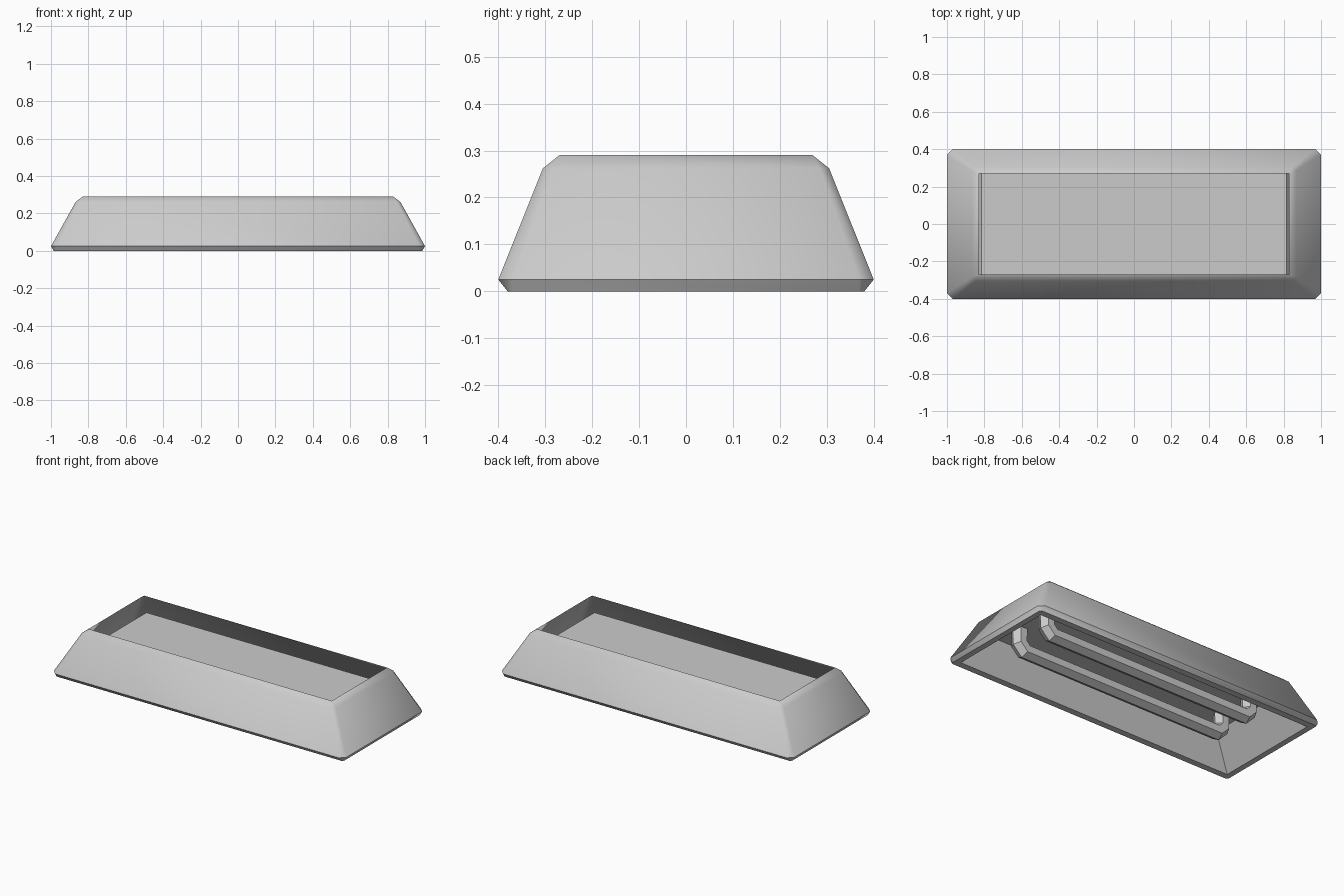
import bpy, bmesh, math

cube = bpy.data.objects.get("Cube")
if cube:
    bpy.data.objects.remove(cube, do_unlink=True)

# Single grey finish
grey = bpy.data.materials.new("light_grey")
grey.use_nodes = True
colour = (0.6, 0.6, 0.6, 1)
grey.diffuse_color = colour
grey.node_tree.nodes["Principled BSDF"].inputs["Base Color"].default_value = colour


def ring(hx, hy, z, c):
    """Rectangle with chamfered corners, counter-clockwise."""
    pts = []
    for sx, sy in ((1, -1), (1, 1), (-1, 1), (-1, -1)):
        pair = [(sx * (hx - c), sy * hy, z), (sx * hx, sy * (hy - c), z)]
        pts += pair if sx * sy < 0 else pair[::-1]
    return pts


def loft(name, sections, cap=False):
    bm = bmesh.new()
    rings = [[bm.verts.new(p) for p in ring(*s)] for s in sections]
    for a, b in zip(rings, rings[1:]):
        for i in range(len(a)):
            j = (i + 1) % len(a)
            bm.faces.new((a[i], b[i], b[j], a[j]))
    if cap:
        bm.faces.new(rings[-1][::-1])
    bmesh.ops.remove_doubles(bm, verts=bm.verts[:], dist=0.0005)
    me = bpy.data.meshes.new(name)
    bm.to_mesh(me)
    bm.free()
    me.materials.append(grey)
    ob = bpy.data.objects.new(name, me)
    bpy.context.collection.objects.link(ob)
    return ob


def select_only(ob):
    bpy.ops.object.select_all(action="DESELECT")
    ob.select_set(True)
    bpy.context.view_layer.objects.active = ob


# Sloped housing, open at the top, with bevelled rim and bottom lip
housing = loft("housing", [
    (0.83, 0.27, 0.29, 0),
    (0.868, 0.305, 0.262, 0.02),
    (1.0, 0.4, 0.025, 0.03),
    (0.985, 0.38, 0, 0.01),
    (0.95, 0.34, 0, 0),
])
select_only(housing)
bpy.ops.object.shade_smooth_by_angle(angle=math.radians(42))

# Reflector tray rising inside the housing
loft("reflector", [(0.95, 0.34, 0, 0), (0.815, 0.27, 0.19, 0)], cap=True)


# Six-sided lamp tubes whose ends bend up into the reflector
def lamp_tube(name, y):
    half = [(0.72, 0.19), (0.72, 0.105), (0.685, 0.07)]
    path = [(-x, z) for x, z in half] + half[::-1]
    cu = bpy.data.curves.new(name, "CURVE")
    cu.dimensions = "3D"
    cu.bevel_depth = 0.047
    cu.bevel_resolution = 1
    sp = cu.splines.new("POLY")
    sp.points.add(len(path) - 1)
    for p, (x, z) in zip(sp.points, path):
        p.co = (x, y, z, 1)
    sp.use_smooth = False
    cu.materials.append(grey)
    ob = bpy.data.objects.new(name, cu)
    bpy.context.collection.objects.link(ob)
    select_only(ob)
    bpy.ops.object.convert(target="MESH")


for label, y in (("front_tube", -0.117), ("back_tube", 0.117)):
    lamp_tube(label, y)
